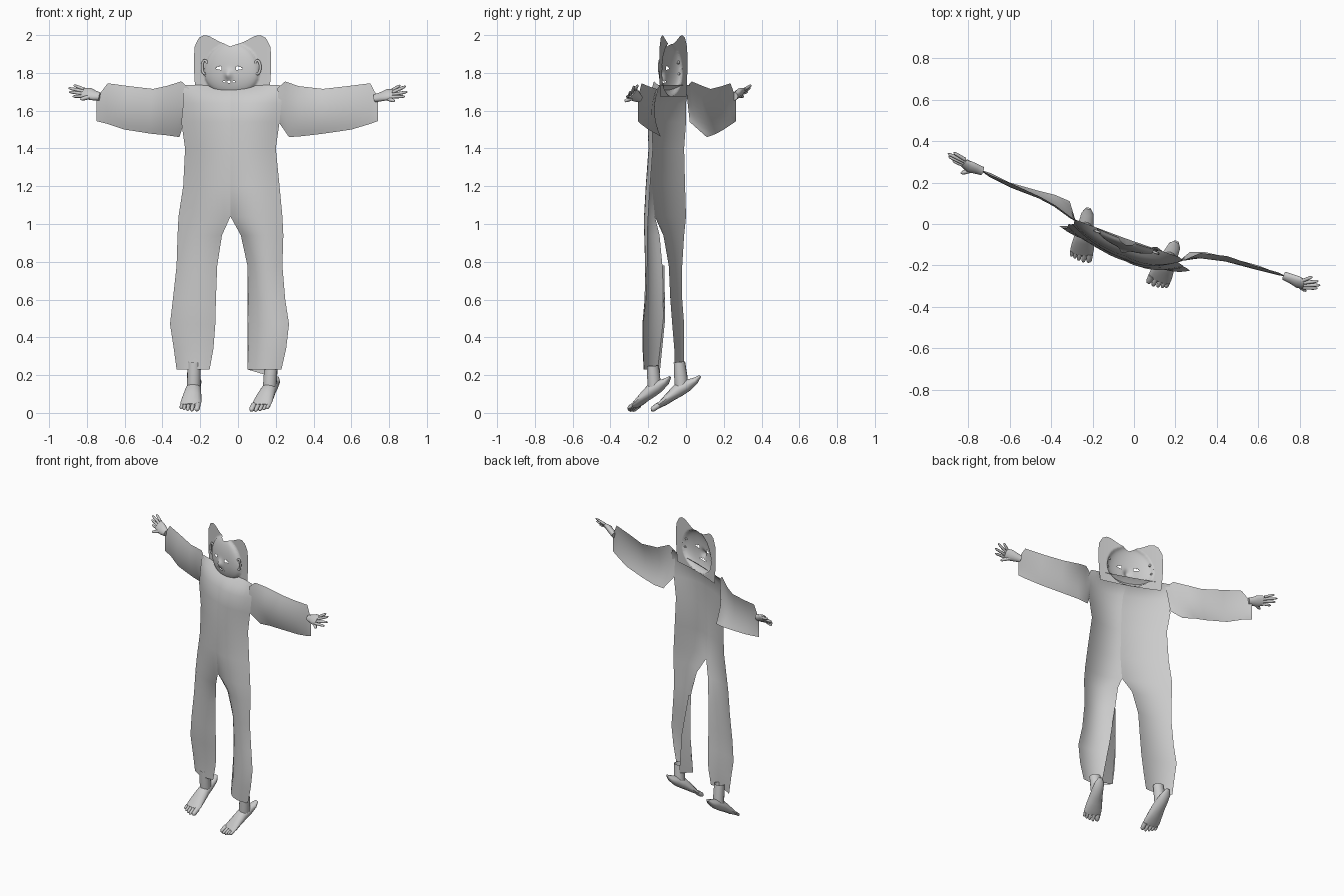
import bpy, bmesh, math
from mathutils import Vector

if "Cube" in bpy.data.objects:
    bpy.data.objects.remove(bpy.data.objects["Cube"])

N = Vector((-0.34, -0.94, 0))      # direction the thin shell faces
D = Vector((0.94, -0.34, 0))       # across the body


def finish(name, bm, angle=50):
    me = bpy.data.meshes.new(name)
    bm.to_mesh(me)
    bm.free()
    ob = bpy.data.objects.new(name, me)
    bpy.context.collection.objects.link(ob)
    bpy.ops.object.select_all(action='DESELECT')
    ob.select_set(True)
    bpy.context.view_layer.objects.active = ob
    bpy.ops.object.shade_smooth_by_angle(angle=math.radians(angle))
    return ob


def skin(bm, grid, closed=False):
    vs = [[bm.verts.new(p) for p in row] for row in grid]
    n = len(vs[0])
    for a, b in zip(vs, vs[1:]):
        for i in range(n if closed else n - 1):
            j = (i + 1) % n
            bm.faces.new((a[i], a[j], b[j], b[i]))
    return vs


def face_front(bm):
    bm.normal_update()
    if sum((f.normal.dot(N) * f.calc_area() for f in bm.faces)) < 0:
        bmesh.ops.reverse_faces(bm, faces=bm.faces)


def sheet(name, rows, cols=10):
    """Open curved cloth: each row is edge a, edge b, forward bulge."""
    grid = []
    for a, b, h in rows:
        a, b = Vector(a), Vector(b)
        grid.append([a.lerp(b, k / cols) + N * h * 4 * (k / cols) * (1 - k / cols)
                     for k in range(cols + 1)])
    bm = bmesh.new()
    skin(bm, grid)
    face_front(bm)
    return finish(name, bm)


def tube(bm, stations, side, seg=14, caps=True):
    """Elliptical loft: stations are centre, half width, half height."""
    pts = [Vector(s[0]) for s in stations]
    grid = []
    for i, (c, w, h) in enumerate(stations):
        t = (pts[min(i + 1, len(pts) - 1)] - pts[max(i - 1, 0)]).normalized()
        s = (side - t * side.dot(t)).normalized()
        u = t.cross(s)
        grid.append([pts[i] + s * w * math.cos(k * math.tau / seg) + u * h * math.sin(k * math.tau / seg)
                     for k in range(seg)])
    vs = skin(bm, grid, True)
    if caps:
        bm.faces.new(vs[0][::-1])
        bm.faces.new(vs[-1])


def digit(bm, a, b, r):
    a, b = Vector(a), Vector(b)
    side = D if abs((b - a).normalized().dot(D)) < 0.7 else Vector((0, 0, 1))
    f = [(0, 1), (0.4, 0.95), (0.75, 0.9), (0.92, 0.65), (1, 0.2)]
    tube(bm, [(a.lerp(b, t), r * k, r * k) for t, k in f], side, 8)


# Suit: left and right columns (z, outer x, outer y, inner x, inner y, bulge)
left = [(1.735, -.28, .02, -.04, -.07, .0), (1.70, -.29, .01, -.04, -.12, .01),
        (1.64, -.29, .0, -.04, -.155, .02), (1.54, -.30, .0, -.04, -.17, .02),
        (1.40, -.28, -.01, -.04, -.175, .02), (1.20, -.29, -.005, -.04, -.18, .025),
        (1.04, -.315, .0, -.04, -.165, .03), (.94, -.32, -.01, -.085, -.12, .03),
        (.78, -.325, -.02, -.11, -.09, .025), (.60, -.345, -.02, -.117, -.08, .025),
        (.47, -.36, -.01, -.12, -.07, .025), (.34, -.34, -.01, -.13, -.06, .02),
        (.23, -.325, -.01, -.15, -.06, .02)]
right = [(1.735, .22, -.16, -.04, -.07, .0), (1.70, .23, -.17, -.04, -.12, .02),
         (1.64, .23, -.18, -.04, -.155, .03), (1.54, .22, -.18, -.04, -.17, .03),
         (1.40, .20, -.175, -.04, -.175, .025), (1.20, .22, -.19, -.04, -.18, .03),
         (1.04, .235, -.2, -.04, -.165, .04), (.94, .24, -.205, .015, -.14, .045),
         (.78, .235, -.205, .05, -.125, .045), (.60, .25, -.21, .055, -.12, .045),
         (.47, .27, -.225, .05, -.12, .045), (.34, .255, -.225, .05, -.13, .04),
         (.23, .23, -.22, .05, -.15, .03)]
for name, rows in (("suit_left", left), ("suit_right", right)):
    sheet(name, [((xo, yo, z), (xi, yi, z), h) for z, xo, yo, xi, yi, h in rows])

# Back fold of the right trouser leg
sheet("trouser_fold", [((.05, -.125, .78), (.06, -.115, .78), 0), ((.05, -.12, .5), (.11, -.11, .5), 0),
                       ((.05, -.15, .23), (.15, -.14, .2), 0)])

# Sleeves: top edge, bottom edge, bulge
sheet("sleeve_left", [((-.26, .0, 1.72), (-.285, .02, 1.54), .0), ((-.30, .03, 1.755), (-.31, .11, 1.46), .03),
                      ((-.38, .09, 1.73), (-.38, .14, 1.47), .025), ((-.45, .13, 1.715), (-.46, .16, 1.478), .02),
                      ((-.58, .19, 1.73), (-.60, .20, 1.50), .02), ((-.69, .235, 1.745), (-.69, .245, 1.53), .015),
                      ((-.75, .265, 1.665), (-.75, .265, 1.545), .0)])
sheet("sleeve_right", [((.21, -.18, 1.72), (.215, -.18, 1.54), .0), ((.25, -.17, 1.755), (.27, -.135, 1.46), .02),
                       ((.32, -.14, 1.73), (.34, -.135, 1.465), .03), ((.45, -.155, 1.715), (.45, -.16, 1.478), .025),
                       ((.58, -.20, 1.73), (.60, -.20, 1.50), .02), ((.70, -.235, 1.745), (.70, -.24, 1.53), .01),
                       ((.74, -.255, 1.67), (.74, -.255, 1.545), .0)])


# Head: heart-shaped mask with a raised face, eye and mouth openings
def top_z(u):
    p = [(0, 1.94), (.07, 1.965), (.13, 1.995), (.16, 2.0), (.19, 1.985), (.22, 1.93)]
    for (a, za), (b, zb) in zip(p, p[1:]):
        if u <= b:
            return za + (zb - za) * (u - a) / (b - a)
    return p[-1][1]


def head_point(u, z):
    r2 = (u / .155) ** 2 + ((z - 1.80) / (.12 if z < 1.8 else .16)) ** 2
    w = .005 - .3 * u * u + .045 * math.sqrt(max(0, 1 - r2))
    w += .02 * math.exp(-(u / .02) ** 2 - ((z - 1.79) / .025) ** 2)
    return Vector((-.032, -.075, z)) + D * u + N * w


bm = bmesh.new()
cols, rows = 64, 44
grid, uv = [], []
for j in range(rows + 1):
    t = j / rows
    row = []
    for i in range(cols + 1):
        s = i / cols * 2 - 1
        u0 = abs(s) * .215
        z = 1.675 + (top_z(u0) - 1.675) * t
        u = s * (.205 + .012 * math.sin(t * math.pi * .75))
        row.append(head_point(u, z))
    grid.append(row)
skin(bm, grid)
gone = []
for f in bm.faces:
    c = f.calc_center_median()
    u = (c - Vector((-.032, -.075, c.z))).dot(D)
    eye = ((abs(u) - .055) / .018) ** 2 + ((c.z - 1.825) / .009) ** 2 < 1
    mouth = (u / .035) ** 2 + ((c.z - 1.752) / .005) ** 2 < 1
    if eye or mouth:
        gone.append(f)
bmesh.ops.delete(bm, geom=gone, context='FACES')
face_front(bm)
finish("head", bm)

# Ears
for s, name in ((-1, "ear_left"), (1, "ear_right")):
    bm = bmesh.new()
    c = head_point(s * .148, 1.83) + N * .004
    loop = [c + D * s * .016 * math.cos(a) + Vector((0, 0, .036 * math.sin(a)))
            for a in [math.radians(-110 + 20 * k) for k in range(14)]]
    tube(bm, [(p, .006, .007) for p in loop], N, 8)
    finish(name, bm)

# Hands: wrist to palm loft, then four fingers and a thumb
hands = {
    "hand_left": ([(-.73, .255, 1.675), (-.76, .265, 1.68), (-.79, .275, 1.69), (-.82, .295, 1.695)],
                  [(-.87, .345, 1.735), (-.898, .34, 1.72), (-.895, .325, 1.70), (-.875, .305, 1.675)],
                  (-.835, .245, 1.66)),
    "hand_right": ([(.725, -.25, 1.665), (.76, -.265, 1.675), (.79, -.28, 1.685), (.82, -.29, 1.69)],
                   [(.86, -.255, 1.735), (.89, -.275, 1.73), (.898, -.295, 1.70), (.885, -.31, 1.675)],
                   (.83, -.325, 1.65)),
}
for name, (path, tips, thumb) in hands.items():
    bm = bmesh.new()
    x = 1 if path[0][0] > 0 else -1
    side = Vector((0, .7 * x if x < 0 else .7, .7)) if x > 0 else Vector((0, .6, .7))
    tube(bm, list(zip(path, (.022, .03, .037, .032), (.02, .019, .019, .012))), side)
    for k, tip in enumerate(tips):
        base = Vector(path[3]) + side.normalized() * (.024 - .016 * k) - Vector((.006 * x, 0, 0))
        digit(bm, base, tip, .009)
    digit(bm, path[1], thumb, .012)
    finish(name, bm)

# Feet: pointed-down wedge with ankle and five toes
for name, heel, toe, ank in (("foot_left", (-.22, .075, .195), (-.255, -.155, .03), (-.232, -.035, .27)),
                             ("foot_right", (.205, -.085, .19), (.115, -.28, .03), (.175, -.175, .25))):
    bm = bmesh.new()
    heel, toe, ank = Vector(heel), Vector(toe), Vector(ank)
    fwd = toe - heel
    side = fwd.cross(Vector((0, 0, 1))).normalized()
    up = side.cross(fwd).normalized()
    prof = [(0, .012, .006, 0), (.12, .03, .018, -.005), (.3, .036, .032, .0), (.48, .042, .036, .006),
            (.66, .05, .028, .004), (.84, .056, .02, 0), (.95, .054, .013, 0)]
    tube(bm, [(heel + fwd * t + up * o, w, h) for t, w, h, o in prof], side)
    tube(bm, [(ank, .036, .03), (ank.lerp(heel + fwd * .42, .5), .036, .035), (heel + fwd * .42, .036, .036)],
         side, caps=False)
    inner = 1 if heel.x < 0 else -1
    lat = side * (1 if side.x * inner > 0 else -1)
    for k, (o, ln, r) in enumerate([(.04, .036, .016), (.014, .04, .012), (-.009, .034, .011),
                                    (-.029, .026, .01), (-.046, .016, .01)]):
        b = toe - fwd * .08 + lat * o
        digit(bm, b, b + fwd.normalized() * (ln + .016), r)
    finish(name, bm)
